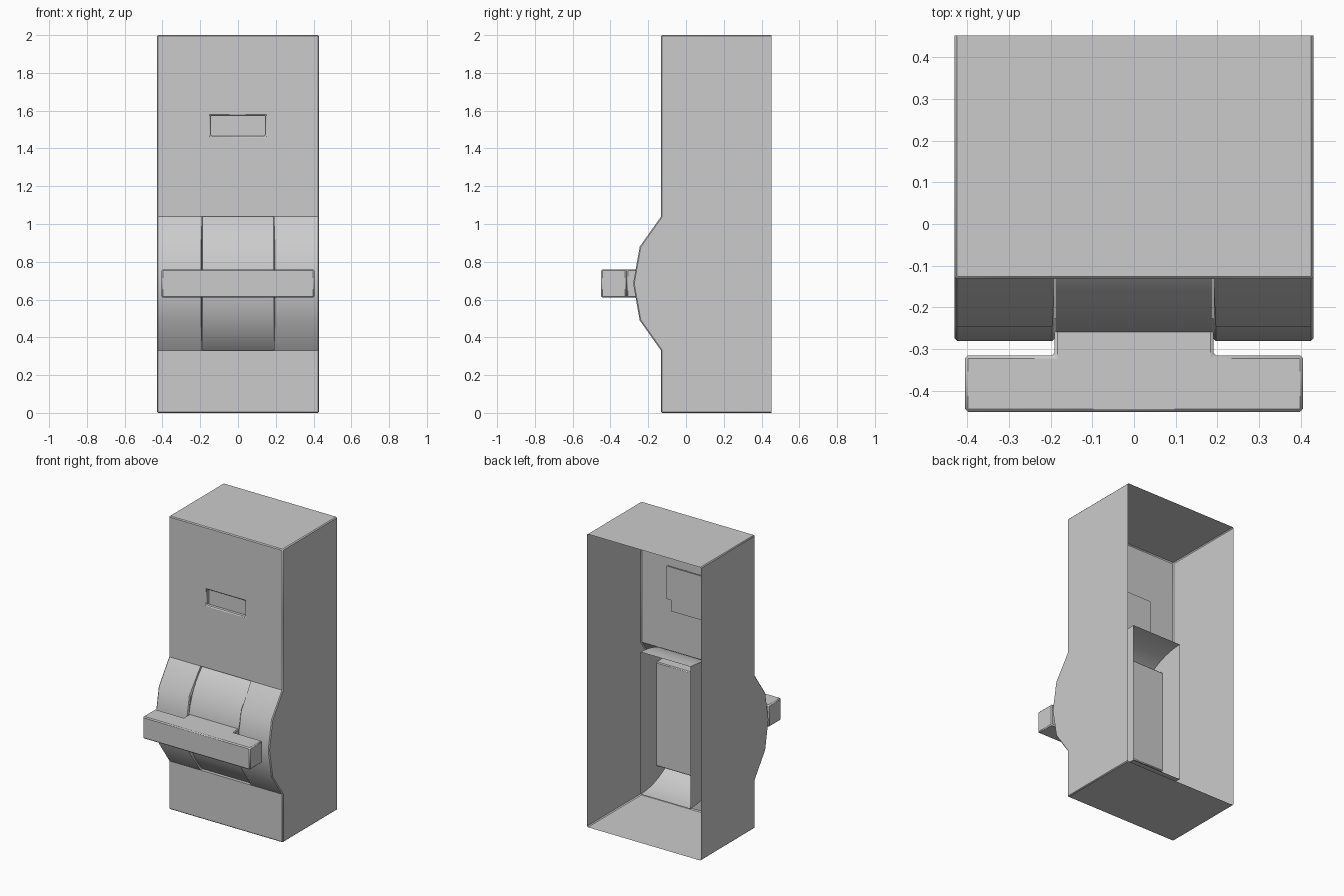
import bpy, bmesh, math

if "Cube" in bpy.data.objects:
    bpy.data.objects.remove(bpy.data.objects["Cube"])

W, FRONT, BACK, H = 0.43, -0.132, 0.452, 2.0
SLOT, MID = 0.19, 0.685
WIN_X, WIN_Z0, WIN_Z1, WIN_Y = 0.145, 1.465, 1.575, -0.10


def make_object(name, bm, bevel=0.0, normals=True):
    bmesh.ops.remove_doubles(bm, verts=bm.verts[:], dist=1e-5)
    if normals:
        bmesh.ops.recalc_face_normals(bm, faces=bm.faces[:])
    mesh = bpy.data.meshes.new(name)
    bm.to_mesh(mesh)
    bm.free()
    ob = bpy.data.objects.new(name, mesh)
    bpy.context.collection.objects.link(ob)
    bpy.ops.object.select_all(action='DESELECT')
    ob.select_set(True)
    bpy.context.view_layer.objects.active = ob
    bpy.ops.object.shade_smooth_by_angle(angle=math.radians(30))
    if bevel:
        mod = ob.modifiers.new("edge_bevel", 'BEVEL')
        mod.width = bevel
        mod.segments = 1
        mod.limit_method = 'ANGLE'
        mod.angle_limit = math.radians(60)
    return ob


def face(bm, pts):
    return bm.faces.new([bm.verts.new(p) for p in pts])


def pocket(bm, x, profile, floor):
    """Recess behind an opening: side walls follow the profile, flat floor at the back."""
    z0, z1 = profile[0][1], profile[-1][1]
    for s in (-x, x):
        face(bm, [(s, y, z) for y, z in profile] + [(s, floor, z1), (s, floor, z0)])
    for y, z in (profile[0], profile[-1]):
        face(bm, [(-x, y, z), (x, y, z), (x, floor, z), (-x, floor, z)])
    face(bm, [(-x, floor, z0), (x, floor, z0), (x, floor, z1), (-x, floor, z1)])


# housing: open-backed shell, front profile with a faceted bulge
bulge = [(FRONT, 0.33), (-0.245, 0.49), (-0.28, MID), (-0.245, 0.88), (FRONT, 1.04)]
window = [(FRONT, WIN_Z0), (FRONT, WIN_Z1)]
profile = [(FRONT, 0.0)] + bulge + window + [(FRONT, H)]
columns = [-W, -SLOT, -WIN_X, WIN_X, SLOT, W]
bm = bmesh.new()
for (ya, za), (yb, zb) in zip(profile, profile[1:]):
    for xa, xb in zip(columns, columns[1:]):
        zc, xc = (za + zb) / 2, abs(xa + xb) / 2
        in_slot = xc < SLOT and 0.33 < zc < 1.04
        in_window = xc < 0.01 and WIN_Z0 < zc < WIN_Z1
        if not (in_slot or in_window):
            face(bm, [(xa, ya, za), (xb, ya, za), (xb, yb, zb), (xa, yb, zb)])
for s in (-W, W):
    face(bm, [(s, y, z) for y, z in profile] + [(s, BACK, H), (s, BACK, 0)])
for z in (0, H):
    face(bm, [(x, FRONT, z) for x in columns] + [(W, BACK, z), (-W, BACK, z)])
pocket(bm, SLOT, bulge, 0.056)
pocket(bm, WIN_X, window, WIN_Y)
make_object("housing", bm, 0.006)


def box(name, x, y0, y1, z0, z1, bevel=0.0):
    bm = bmesh.new()
    bmesh.ops.create_cube(bm, size=1)
    for v in bm.verts:
        v.co = (v.co.x * 2 * x, (y0 + y1) / 2 + v.co.y * (y1 - y0),
                (z0 + z1) / 2 + v.co.z * (z1 - z0))
    return make_object(name, bm, bevel)


# indicator plate behind the window, with a lower tab
box("indicator_plate", 0.215, WIN_Y - 0.006, WIN_Y + 0.004, 1.405, 1.63)
box("indicator_tab", 0.18, WIN_Y - 0.006, WIN_Y + 0.004, 1.33, 1.405)

# rotating drum: half-cylinder shell with end caps, open at the back
bm = bmesh.new()
R, CY, DX, N = 0.485, 0.22, 0.188, 32
arc = [(CY - R * math.sin(math.pi * i / N), MID - R * math.cos(math.pi * i / N))
       for i in range(N + 1)]
for (ya, za), (yb, zb) in zip(arc, arc[1:]):
    face(bm, [(-DX, ya, za), (DX, ya, za), (DX, yb, zb), (-DX, yb, zb)])
for s in (-DX, DX):
    face(bm, [(s, y, z) for y, z in arc])
make_object("toggle_drum", bm)

# toggle handle: T-shaped outline in plan, extruded upwards
half = [(SLOT, -0.22), (SLOT, -0.315), (0.405, -0.315), (0.405, -0.45)]
outline = half + [(-x, y) for x, y in reversed(half)]
bm = bmesh.new()
base = face(bm, [(x, y, 0.61) for x, y in outline])
top = bmesh.ops.extrude_face_region(bm, geom=[base])['geom']
bmesh.ops.translate(bm, vec=(0, 0, 0.15),
                    verts=[g for g in top if isinstance(g, bmesh.types.BMVert)])
make_object("toggle_handle", bm, 0.007)
